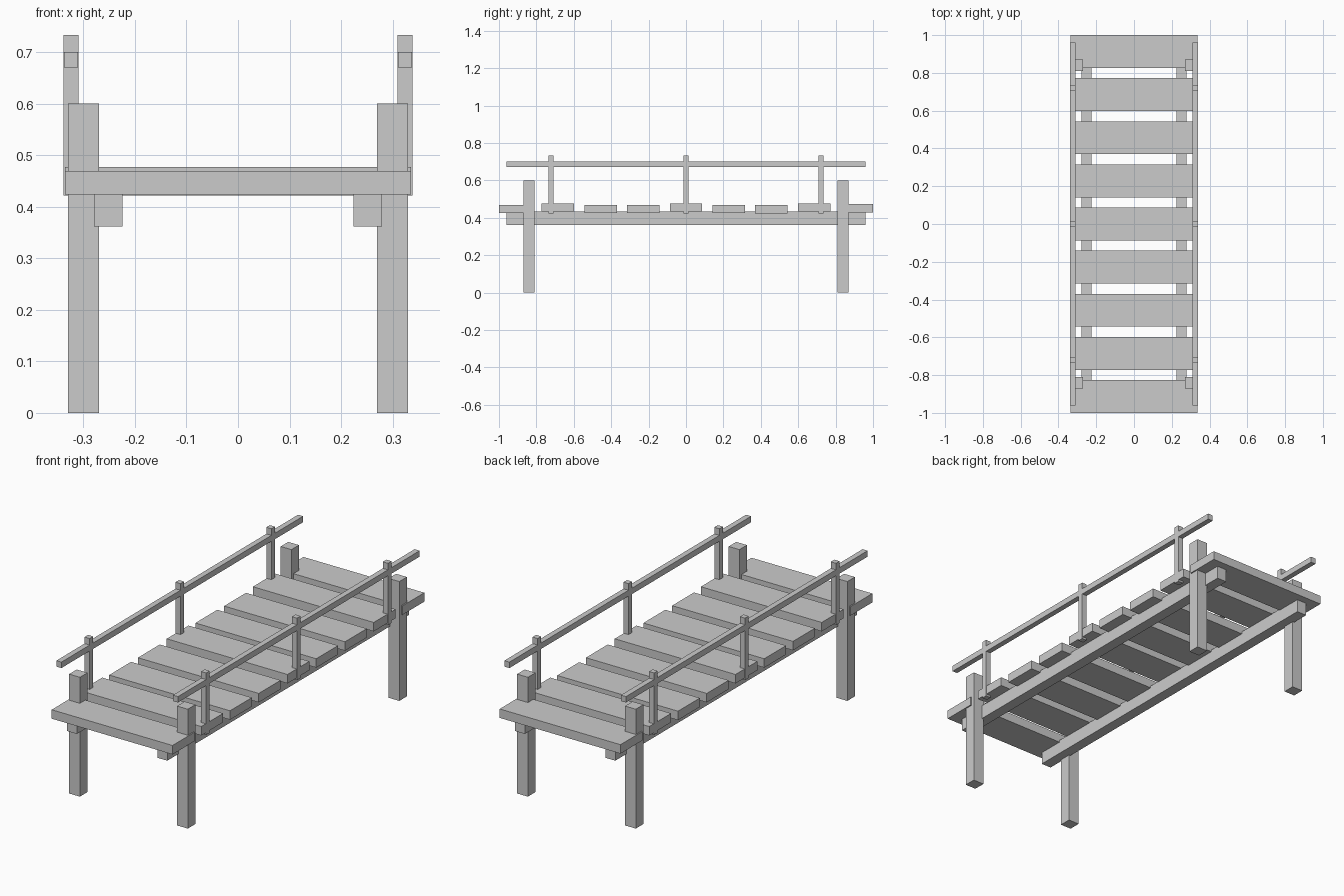
import bpy
import bmesh
from mathutils import Matrix

if "Cube" in bpy.data.objects:
    bpy.data.objects.remove(bpy.data.objects["Cube"])


def box(name, x, y, z):
    """Axis-aligned box from (min, max) ranges."""
    bm = bmesh.new()
    size = [r[1] - r[0] for r in (x, y, z)]
    bmesh.ops.create_cube(bm, size=1.0, matrix=Matrix.Diagonal((*size, 1.0)))
    mesh = bpy.data.meshes.new(name)
    bm.to_mesh(mesh)
    bm.free()
    ob = bpy.data.objects.new(name, mesh)
    ob.location = [(r[0] + r[1]) / 2 for r in (x, y, z)]
    bpy.context.collection.objects.link(ob)
    return ob


def span(centre, width):
    return (centre - width / 2, centre + width / 2)


# Deck planks, laid slightly unevenly
plank_tops = [0.469, 0.477, 0.469, 0.469, 0.477, 0.469, 0.467, 0.477, 0.473]
for i, top in enumerate(plank_tops):
    y = (i - 4) * 0.2283
    box(f"deck_plank_{i + 1}", (-0.336, 0.336), span(y, 0.1736), (top - 0.045, top))

for side, s in (("left", -1), ("right", 1)):
    # Long beam under the deck
    box(f"{side}_beam", span(s * 0.2515, 0.055), (-0.96, 0.96), (0.362, 0.434))

    # Support posts at both ends
    for end, e in (("front", -1), ("back", 1)):
        box(f"{end}_{side}_post", span(s * 0.3, 0.06), span(e * 0.84, 0.06), (0, 0.6))

    # Handrail and its uprights
    box(f"{side}_handrail", span(s * 0.324, 0.028), (-0.96, 0.96), (0.67, 0.70))
    for i in range(3):
        box(f"{side}_rail_upright_{i + 1}", span(s * 0.324, 0.0284),
            span((i - 1) * 0.722, 0.028), (0.422, 0.733))
